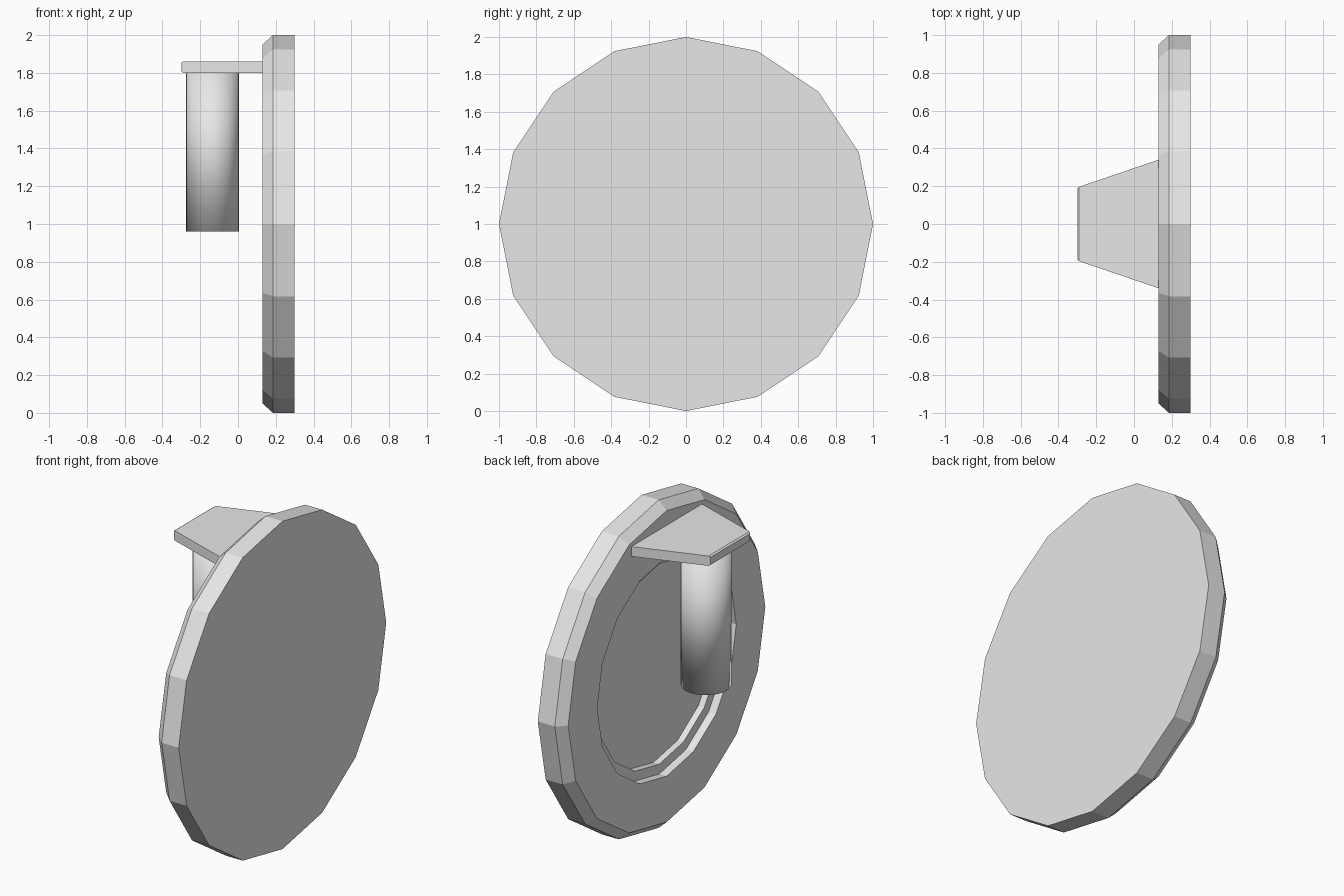
import bpy
import bmesh
from math import sin, cos, tau

if "Cube" in bpy.data.objects:
    bpy.data.objects.remove(bpy.data.objects["Cube"], do_unlink=True)

grey = bpy.data.materials.new("plain grey")
grey.use_nodes = True
grey.diffuse_color = (0.8, 0.8, 0.8, 1)
grey.node_tree.nodes["Principled BSDF"].inputs["Base Color"].default_value = (0.8, 0.8, 0.8, 1)


def loft(name, loops, smooth=False):
    """Join matching loops of points into a closed, capped solid."""
    bm = bmesh.new()
    rings = [[bm.verts.new(p) for p in loop] for loop in loops]
    n = len(rings[0])
    for a, b in zip(rings, rings[1:]):
        for i in range(n):
            j = (i + 1) % n
            bm.faces.new((a[i], a[j], b[j], b[i]))
    bm.faces.new(rings[0])
    bm.faces.new(rings[-1])
    bmesh.ops.recalc_face_normals(bm, faces=bm.faces)
    for f in bm.faces:
        f.smooth = smooth
    mesh = bpy.data.meshes.new(name)
    bm.to_mesh(mesh)
    bm.free()
    mesh.materials.append(grey)
    obj = bpy.data.objects.new(name, mesh)
    bpy.context.collection.objects.link(obj)
    return obj


def circle(r, sides):
    return [(r * cos(tau * i / sides), r * sin(tau * i / sides)) for i in range(sides)]


# Sixteen-sided disc: flat back, chamfered rim, stepped recess
disc_profile = [(0.30, 1.0), (0.185, 1.0), (0.13, 0.95), (0.13, 0.67),
                (0.18, 0.67), (0.18, 0.61), (0.22, 0.61)]
loft("disc", [[(x, y, 1 + z) for y, z in circle(r, 16)] for x, r in disc_profile])

# Tapered bracket plate with a slightly narrowed tip
plate_sections = [(0.13, 0.34, 1.80, 1.86), (-0.29, 0.197, 1.80, 1.86),
                  (-0.30, 0.19, 1.807, 1.853)]
loft("bracket_plate", [[(x, -w, lo), (x, w, lo), (x, w, hi), (x, -w, hi)]
                       for x, w, lo, hi in plate_sections])

# Round post hanging under the plate, shaded smooth over its ends
loft("hanging_post", [[(x - 0.135, y, z) for x, y in circle(0.14, 32)]
                      for z in (0.96, 1.80)], smooth=True)
